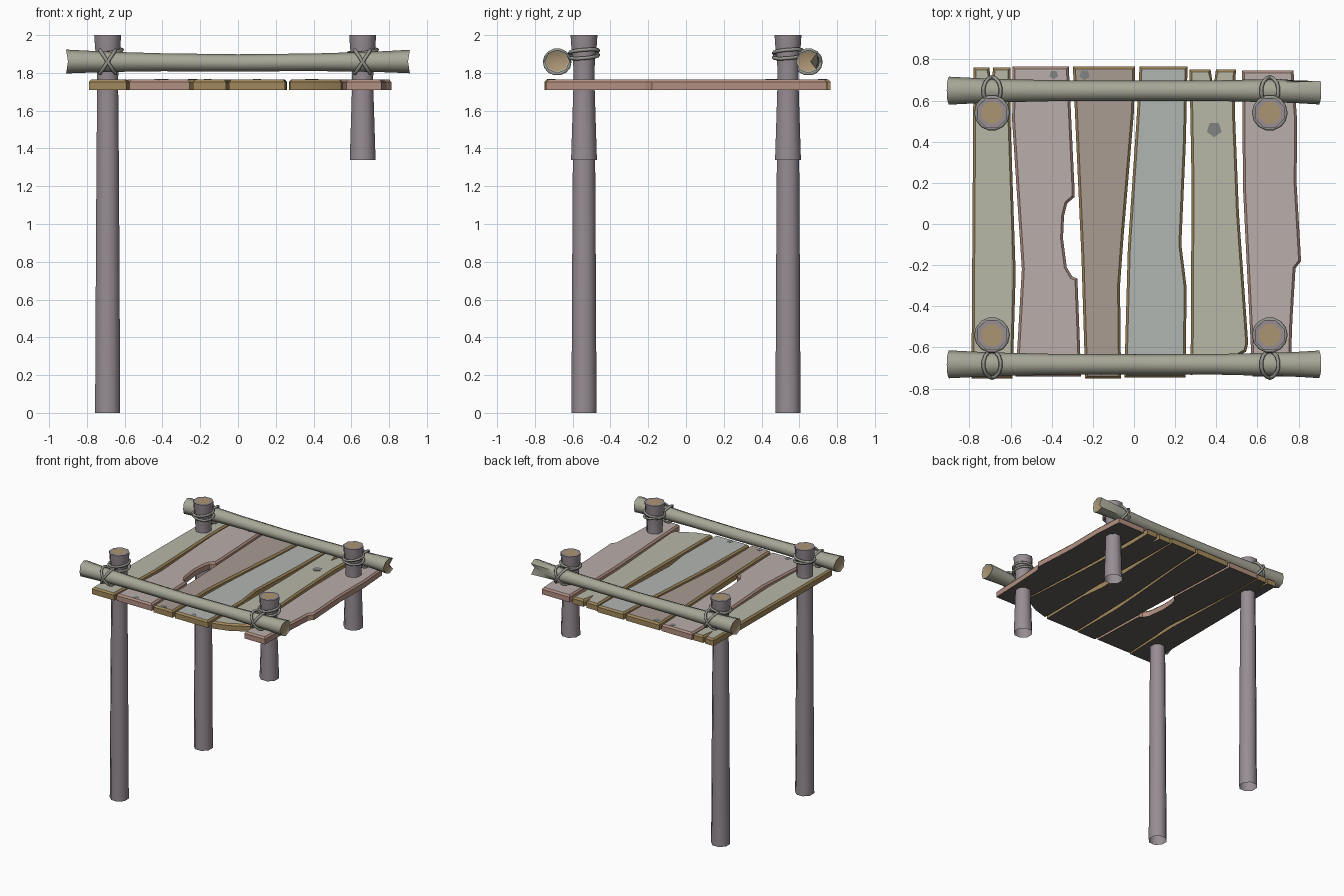
import bpy, bmesh, math
from mathutils import Vector

if "Cube" in bpy.data.objects:
    bpy.data.objects.remove(bpy.data.objects["Cube"])


def mat(name, r, g, b):
    m = bpy.data.materials.new(name)
    m.diffuse_color = [(c / 255) ** 2.2 for c in (r, g, b)] + [1]
    m.use_nodes = True
    m.node_tree.nodes["Principled BSDF"].inputs["Base Color"].default_value = m.diffuse_color
    return m


POST = mat("post_wood", 150, 140, 146)
RAIL = mat("rail_wood", 165, 165, 150)
CUT = mat("cut_end", 170, 148, 115)
ROPE = mat("rope", 150, 150, 143)
KNOT = mat("knot", 128, 130, 130)
UNDER = mat("plank_underside", 95, 93, 90)
GREEN = mat("plank_greenish", 182, 182, 166)
PINK = mat("plank_pinkish", 184, 172, 170)
BROWN = mat("plank_brown", 168, 155, 145)
GREY = mat("plank_grey", 176, 180, 176)
OCHRE = mat("edge_ochre", 160, 135, 92)
ROSE = mat("edge_rose", 176, 142, 128)


def loft(name, rings, mats, band_mats=None, start=None, end=None, closed=False, angle=50):
    """Bridge rings of points; start / end are cap material indexes or None for open."""
    bm = bmesh.new()
    vs = [[bm.verts.new(p) for p in r] for r in rings]
    n = len(rings[0])
    for i in range(len(vs) if closed else len(vs) - 1):
        a, b = vs[i], vs[(i + 1) % len(vs)]
        for j in range(n):
            k = (j + 1) % n
            f = bm.faces.new((a[j], a[k], b[k], b[j]))
            f.material_index = band_mats[i] if band_mats else 0
    for idx, ring in ((start, vs[0]), (end, vs[-1])):
        if idx is not None:
            bm.faces.new(ring).material_index = idx
    bmesh.ops.recalc_face_normals(bm, faces=bm.faces)
    me = bpy.data.meshes.new(name)
    bm.to_mesh(me)
    bm.free()
    for m in mats:
        me.materials.append(m)
    me.shade_smooth()
    me.set_sharp_from_angle(angle=math.radians(angle))
    ob = bpy.data.objects.new(name, me)
    bpy.context.collection.objects.link(ob)
    return ob


# Posts: flared octagonal logs with a pale cut top
def post(name, x, y, lower):
    prof = lower + [(1.75, .060), (1.86, .062), (1.93, .072), (2.0, .077), (2.0, .056)]
    rings = [[(x + r * math.cos(a), y + r * math.sin(a), z)
              for a in [math.tau * (i + .5) / 8 for i in range(8)]] for z, r in prof]
    loft(name, rings, [POST, CUT], end=1)


# Rails: logs that thicken to slanted ends; one end is split
def rail(name, y, split=False):
    prof = [(-.895, .058), (-.9, .068), (-.7, .058), (-.4, .051), (0, .049),
            (.4, .050), (.7, .057), (.8, .061), (.9, .067), (.895, .057)]
    rings = []
    for x, r in prof:
        ring = []
        for i in range(8):
            a = math.tau * i / 8
            f = 1
            if split and i == 0 and x > .75:
                f = .8 if x < .85 else .2
            s, c = math.sin(a) * r, math.cos(a) * r
            slant = math.copysign(.15 * s, x) if abs(x) > .85 else 0
            ring.append((x + slant, y + c * f, 1.853 + .008 * abs(x) + .93 * s))
        rings.append(ring)
    loft(name, rings, [RAIL, CUT], start=1, end=1)


# Ropes: thin closed tubes along a path function
def rope(name, path, steps=14, r=.010):
    pts = [Vector(path(math.tau * i / steps)) for i in range(steps)]
    c = sum(pts, Vector()) / steps
    rings = []
    for i, p in enumerate(pts):
        t = (pts[(i + 1) % steps] - pts[i - 1]).normalized()
        u = (p - c - t * (p - c).dot(t)).normalized()
        v = t.cross(u)
        rings.append([p + r * (math.cos(b) * u + math.sin(b) * v)
                      for b in [math.tau * k / 5 for k in range(5)]])
    loft(name, rings, [ROPE], closed=True, angle=80)


RAIL_Y = {1: .648, -1: -.682}
for sx, px, side in ((-1, -.69, "left"), (1, .66, "right")):
    for sy, end in ((-1, "front"), (1, "back")):
        py = .54 * sy
        lower = [(0, .072), (.9, .067), (1.34, .064)] if sx < 0 else [(1.34, .074)]
        post(f"{end}_{side}_post", px, py, lower)
        for k in (-1, 1):
            # loop round the post
            rope(f"{end}_{side}_post_rope_{'upper' if k > 0 else 'lower'}",
                 lambda a: (px + .077 * math.cos(a), py + .077 * math.sin(a),
                            1.9 + .012 * k + .012 * math.sin(a + k)))
            # crossed loop round the rail
            rope(f"{end}_{side}_rail_rope_{'a' if k > 0 else 'b'}",
                 lambda a: (px + .042 * k * math.sin(a), RAIL_Y[sy] + .066 * math.cos(a),
                            1.858 + .064 * math.sin(a)))
rail("front_rail", RAIL_Y[-1])
rail("back_rail", RAIL_Y[1], split=True)


def inset(poly, d):
    out = []
    for i, p in enumerate(poly):
        a, b = Vector(poly[i - 1]), Vector(poly[(i + 1) % len(poly)])
        p = Vector(p)
        e, f = (p - a).normalized(), (b - p).normalized()
        n1, n2 = Vector((-e.y, e.x)), Vector((-f.y, f.x))
        m = (n1 + n2).normalized()
        out.append(p + m * d / max(m.dot(n1), .6))
    return out


# Planks: left edge from back to front, then right edge from front to back, chamfered on top
def plank(name, outline, top, edge):
    lid = inset(outline, .012)
    rings = [[(x, y, 1.71) for x, y in outline], [(x, y, 1.752) for x, y in outline],
             [(p.x, p.y, 1.765) for p in lid]]
    loft(name, rings, [edge, top, UNDER], start=2, end=1, angle=20)


plank("plank_1", [(-.78, .76), (-.785, 0), (-.79, -.75), (-.59, -.75), (-.575, -.24), (-.60, .5),
                  (-.60, .76), (-.685, .76), (-.693, .66), (-.703, .76)], GREEN, OCHRE)
plank("plank_2", [(-.59, .765), (-.592, .5), (-.545, -.22), (-.575, -.74), (-.257, -.74),
                  (-.275, -.265), (-.30, -.255), (-.327, -.21), (-.345, -.07), (-.34, .04),
                  (-.325, .10), (-.29, .13), (-.29, .19), (-.317, .765)], PINK, ROSE)
plank("plank_3", [(-.297, .765), (-.255, -.17), (-.237, -.75), (-.063, -.75), (-.068, -.3),
                  (-.05, -.05), (0, .55), (.006, .765)], BROWN, OCHRE)
plank("plank_4", [(.027, .765), (.012, .5), (-.03, -.12), (-.047, -.745), (.25, -.745),
                  (.256, -.31), (.23, -.1), (.252, .4), (.26, .765)], GREY, OCHRE)
plank("plank_5", [(.27, .75), (.28, .2), (.275, -.735), (.40, -.70), (.545, -.62), (.555, -.58),
                  (.51, .05), (.49, .55), (.495, .75), (.398, .75), (.386, .66),
                  (.372, .75)], GREEN, OCHRE)
plank("plank_6", [(.525, .745), (.53, .17), (.575, -.74), (.76, -.74), (.77, -.46), (.785, -.215),
                  (.812, -.18), (.79, .2), (.793, .5), (.775, .745)], PINK, ROSE)

# Knots: flat pentagons lying on the planks
for i, (x, y, r) in enumerate([(.39, .46, .038), (-.39, .725, .022), (-.24, .725, .026),
                               (-.42, -.71, .022), (-.16, -.715, .022), (.10, -.71, .022)]):
    rings = [[(x + r * math.sin(math.tau * k / 5), y - r * math.cos(math.tau * k / 5), z)
              for k in range(5)] for z in (1.763, 1.7665)]
    loft(f"knot_{i + 1}", rings, [KNOT], end=0)
